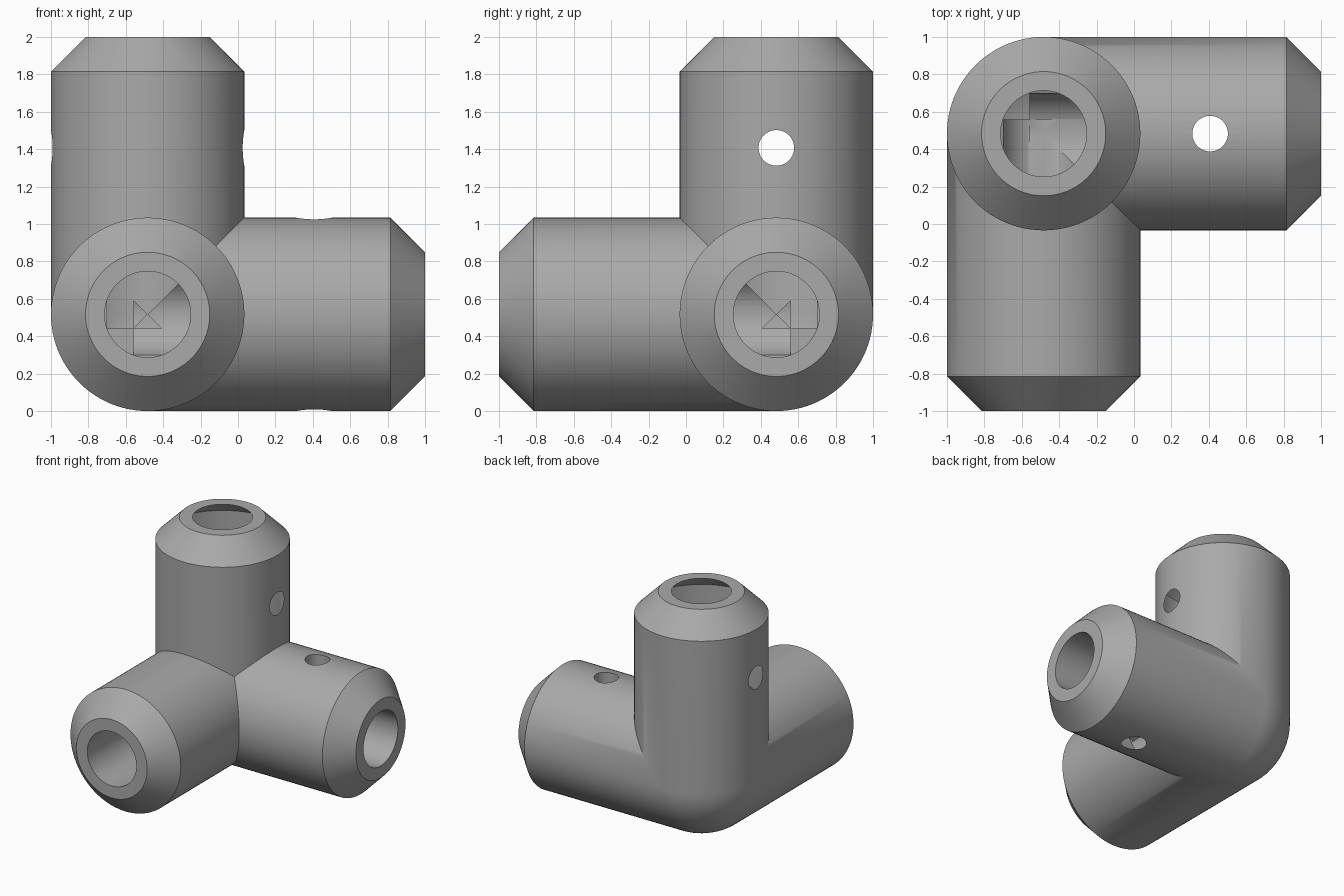
import bpy, bmesh, math
from mathutils import Matrix, Vector

if "Cube" in bpy.data.objects:
    bpy.data.objects.remove(bpy.data.objects["Cube"], do_unlink=True)

R = 0.517            # outer tube radius
LENGTH = 1.483       # corner centre to tube end
CHAMFER = 0.185
BORE = 0.23
BORE_DEPTH = 0.077   # how far each bore runs past the centre
HOLE = 0.095
SEGMENTS = 96
CENTRE = Vector((R - 1, 1 - R, R))
# Turns the +x tube into the -y tube, and that one into the +z tube
TURN = Matrix(((0, 0, 1), (-1, 0, 0), (0, -1, 0)))

grey = bpy.data.materials.new("plain grey")
grey.use_nodes = True
colour = (0.4, 0.4, 0.4, 1)
grey.diffuse_color = colour
grey.node_tree.nodes["Principled BSDF"].inputs["Base Color"].default_value = colour


def add_object(name, bm):
    mesh = bpy.data.meshes.new(name)
    bm.to_mesh(mesh)
    bm.free()
    mesh.materials.append(grey)
    obj = bpy.data.objects.new(name, mesh)
    bpy.context.collection.objects.link(obj)
    return obj


def cutter(name, radius, start, end, direction):
    """Solid rod between two points, measured along a direction."""
    bm = bmesh.new()
    rod = Matrix.Translation((start + end) / 2) @ direction.to_track_quat('Z', 'Y').to_matrix().to_4x4()
    bmesh.ops.create_cone(bm, cap_ends=True, segments=SEGMENTS, radius1=radius,
                          radius2=radius, depth=(end - start).length, matrix=rod)
    obj = add_object(name, bm)
    obj.hide_render = True
    return obj


# One tube: revolved profile with a chamfered mouth and a rounded heel
bm = bmesh.new()
profile = [(LENGTH, 0), (LENGTH, R - CHAMFER), (LENGTH - CHAMFER, R)]
steps = SEGMENTS // 4
for i in range(steps + 1):
    a = math.pi / 2 * i / steps
    profile.append((-R * math.sin(a), R * math.cos(a)))
verts = [bm.verts.new((x, r, 0)) for x, r in profile]
edges = [bm.edges.new(pair) for pair in zip(verts, verts[1:])]
bmesh.ops.spin(bm, geom=verts + edges, cent=(0, 0, 0), axis=(1, 0, 0),
               angle=2 * math.pi, steps=SEGMENTS)
bmesh.ops.remove_doubles(bm, verts=bm.verts, dist=1e-4)

# Mitre the tube against its two neighbours
for normal in ((1, 1, 0), (1, 0, -1)):
    bmesh.ops.bisect_plane(bm, geom=bm.verts[:] + bm.edges[:] + bm.faces[:], dist=1e-5,
                           plane_co=(0, 0, 0), plane_no=normal, clear_inner=True)

# Repeat it around the corner and weld the three together
first = bm.verts[:] + bm.edges[:] + bm.faces[:]
for turn in (TURN, TURN @ TURN):
    copy = bmesh.ops.duplicate(bm, geom=first)["geom"]
    bmesh.ops.transform(bm, matrix=turn.to_4x4(),
                        verts=[v for v in copy if isinstance(v, bmesh.types.BMVert)])
bmesh.ops.remove_doubles(bm, verts=bm.verts, dist=1e-4)
bmesh.ops.recalc_face_normals(bm, faces=bm.faces)
bmesh.ops.translate(bm, verts=bm.verts, vec=CENTRE)
connector = add_object("corner_connector", bm)

# Three bores that meet in the middle
X, Y, Z = Vector((1, 0, 0)), Vector((0, -1, 0)), Vector((0, 0, 1))
cutters = [cutter("bore_cutter", BORE, CENTRE - d * BORE_DEPTH, CENTRE + d * (LENGTH + 0.1), d)
           for d in (X, Y, Z)]
# Cross holes through the side tube and the upright tube
for along, across in ((X, Z), (Z, X)):
    mid = CENTRE + along * 0.89
    cutters.append(cutter("pin_hole_cutter", HOLE, mid - across * 0.7, mid + across * 0.7, across))

bpy.ops.object.select_all(action='DESELECT')
connector.select_set(True)
bpy.context.view_layer.objects.active = connector
for tool in cutters:
    cut = connector.modifiers.new("cut", 'BOOLEAN')
    cut.operation = 'DIFFERENCE'
    cut.solver = 'EXACT'
    cut.object = tool
    bpy.ops.object.modifier_apply(modifier=cut.name)
    bpy.data.objects.remove(tool, do_unlink=True)

bpy.ops.object.shade_smooth_by_angle(angle=math.radians(30))
